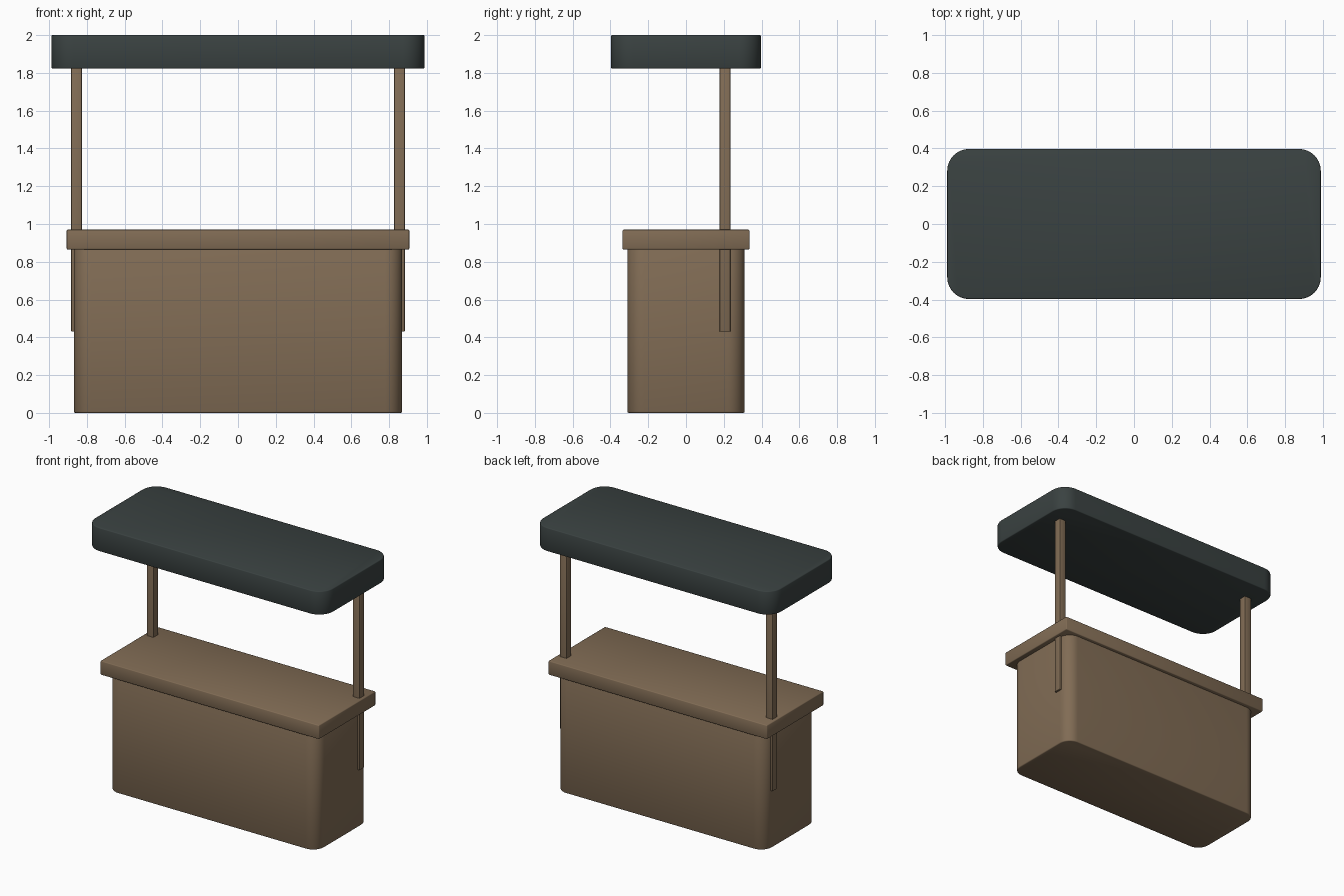
import bpy, bmesh, math

if "Cube" in bpy.data.objects:
    bpy.data.objects.remove(bpy.data.objects["Cube"])


def material(name, rgb):
    m = bpy.data.materials.new(name)
    m.diffuse_color = (*rgb, 1.0)
    m.use_nodes = True
    m.node_tree.nodes["Principled BSDF"].inputs["Base Color"].default_value = m.diffuse_color
    return m


wood = material("brown wood", (0.22, 0.15, 0.09))
slate = material("dark slate", (0.042, 0.054, 0.053))


def box(name, x, y, z, mat, corner=0.0, edge=0.0):
    """Box from (min, max) ranges, with rounded upright corners and softened rims."""
    bm = bmesh.new()
    bmesh.ops.create_cube(bm, size=1.0)
    for v in bm.verts:
        for i, (lo, hi) in enumerate((x, y, z)):
            v.co[i] = hi if v.co[i] > 0 else lo
    if corner:
        upright = [e for e in bm.edges
                   if abs(e.verts[0].co.z - e.verts[1].co.z) > 1e-5]
        bmesh.ops.bevel(bm, geom=upright, offset=corner, segments=8,
                        profile=0.5, affect='EDGES')
    if edge:
        sharp = [e for e in bm.edges if e.calc_face_angle(0) > math.radians(40)]
        bmesh.ops.bevel(bm, geom=sharp, offset=edge, segments=2,
                        profile=0.5, affect='EDGES')
    bmesh.ops.recalc_face_normals(bm, faces=bm.faces)
    me = bpy.data.meshes.new(name)
    bm.to_mesh(me)
    bm.free()
    me.materials.append(mat)
    ob = bpy.data.objects.new(name, me)
    bpy.context.collection.objects.link(ob)
    bpy.ops.object.select_all(action='DESELECT')
    ob.select_set(True)
    bpy.context.view_layer.objects.active = ob
    bpy.ops.object.shade_smooth_by_angle(angle=math.radians(50))
    return ob


# Stall body with rounded corners
box("stall_body", (-0.869, 0.869), (-0.31, 0.31), (0, 0.87), wood, 0.09, 0.007)

# Overhanging counter slab
box("counter_top", (-0.907, 0.907), (-0.336, 0.336), (0.865, 0.97), wood, 0, 0.006)

# Roof posts, let into the body sides
for side, s in (("left", -1), ("right", 1)):
    xs = tuple(sorted((s * 0.827, s * 0.883)))
    box(side + "_post", xs, (0.178, 0.235), (0.43, 1.84), wood, 0, 0.003)

# Roof canopy with rounded corners
box("canopy", (-0.988, 0.988), (-0.397, 0.397), (1.823, 2.0), slate, 0.115, 0.006)
